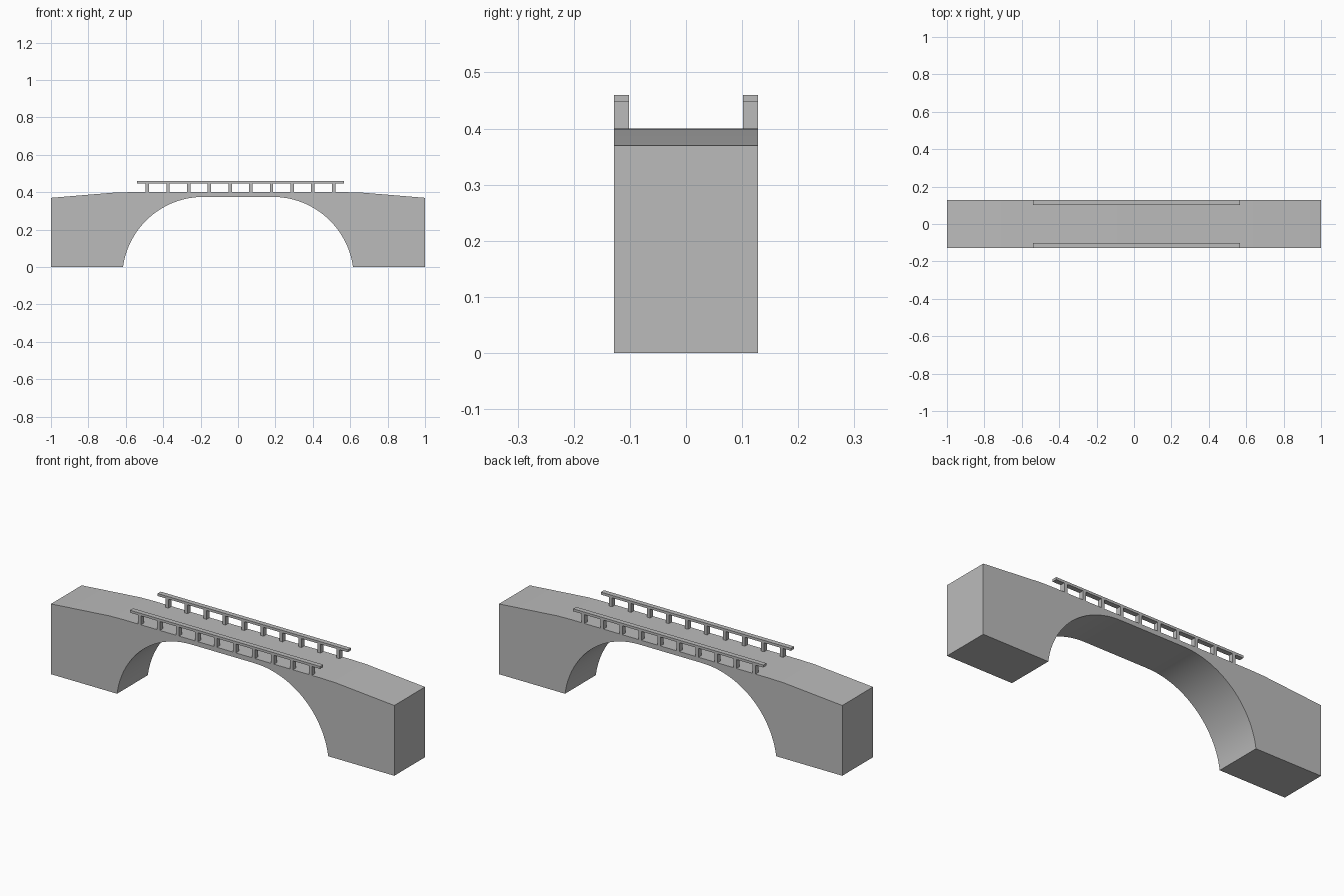
import bpy, bmesh
from math import sin, cos, asin, radians

cube = bpy.data.objects.get("Cube")
if cube:
    bpy.data.objects.remove(cube)

HALF_WIDTH = 0.128
DECK_Z = 0.40

stone = bpy.data.materials.new("grey stone")
stone.use_nodes = True
grey = (0.5, 0.5, 0.5, 1)
stone.diffuse_color = grey
stone.node_tree.nodes["Principled BSDF"].inputs["Base Color"].default_value = grey


def finish(bm, name):
    bmesh.ops.recalc_face_normals(bm, faces=bm.faces[:])
    mesh = bpy.data.meshes.new(name)
    bm.to_mesh(mesh)
    bm.free()
    mesh.materials.append(stone)
    obj = bpy.data.objects.new(name, mesh)
    bpy.context.collection.objects.link(obj)
    return obj


def box(name, x0, x1, y0, y1, z0, z1):
    bm = bmesh.new()
    bmesh.ops.create_cube(bm, size=1)
    for v in bm.verts:
        v.co.x = x1 if v.co.x > 0 else x0
        v.co.y = y1 if v.co.y > 0 else y0
        v.co.z = z1 if v.co.z > 0 else z0
    return finish(bm, name)


# Bridge body: half profile from crown of arch to deck, mirrored in x
flat, crown, foot = 0.185, 0.375, 0.615
run = foot - flat
radius = (run * run + crown * crown) / (2 * crown)
sweep = asin(run / radius)
steps = 24
arch = [(flat + radius * sin(sweep * i / steps),
         crown - radius + radius * cos(sweep * i / steps)) for i in range(steps + 1)]
half = arch + [(1, 0), (1, 0.37), (0.66, 0.398), (0.58, DECK_Z)]
profile = half + [(-x, z) for x, z in reversed(half)]

bm = bmesh.new()
side = bm.faces.new([bm.verts.new((x, -HALF_WIDTH, z)) for x, z in profile])
new = bmesh.ops.extrude_face_region(bm, geom=[side], use_keep_orig=True)["geom"]
for v in new:
    if isinstance(v, bmesh.types.BMVert):
        v.co.y = HALF_WIDTH
body = finish(bm, "bridge_body")
bpy.context.view_layer.objects.active = body
body.select_set(True)
bpy.ops.object.shade_smooth_by_angle(angle=radians(30))
body.select_set(False)

# Railings: one handrail and ten posts on each edge
for label, sign in (("front", -1), ("back", 1)):
    y0, y1 = sorted((sign * 0.102, sign * HALF_WIDTH))
    box(label + "_handrail", -0.54, 0.568, y0, y1, 0.447, 0.46)
    for i in range(10):
        x = -0.485 + i * 0.1107
        box(f"{label}_post_{i + 1}", x - 0.009, x + 0.009, y0, y1, DECK_Z - 0.005, 0.447)
